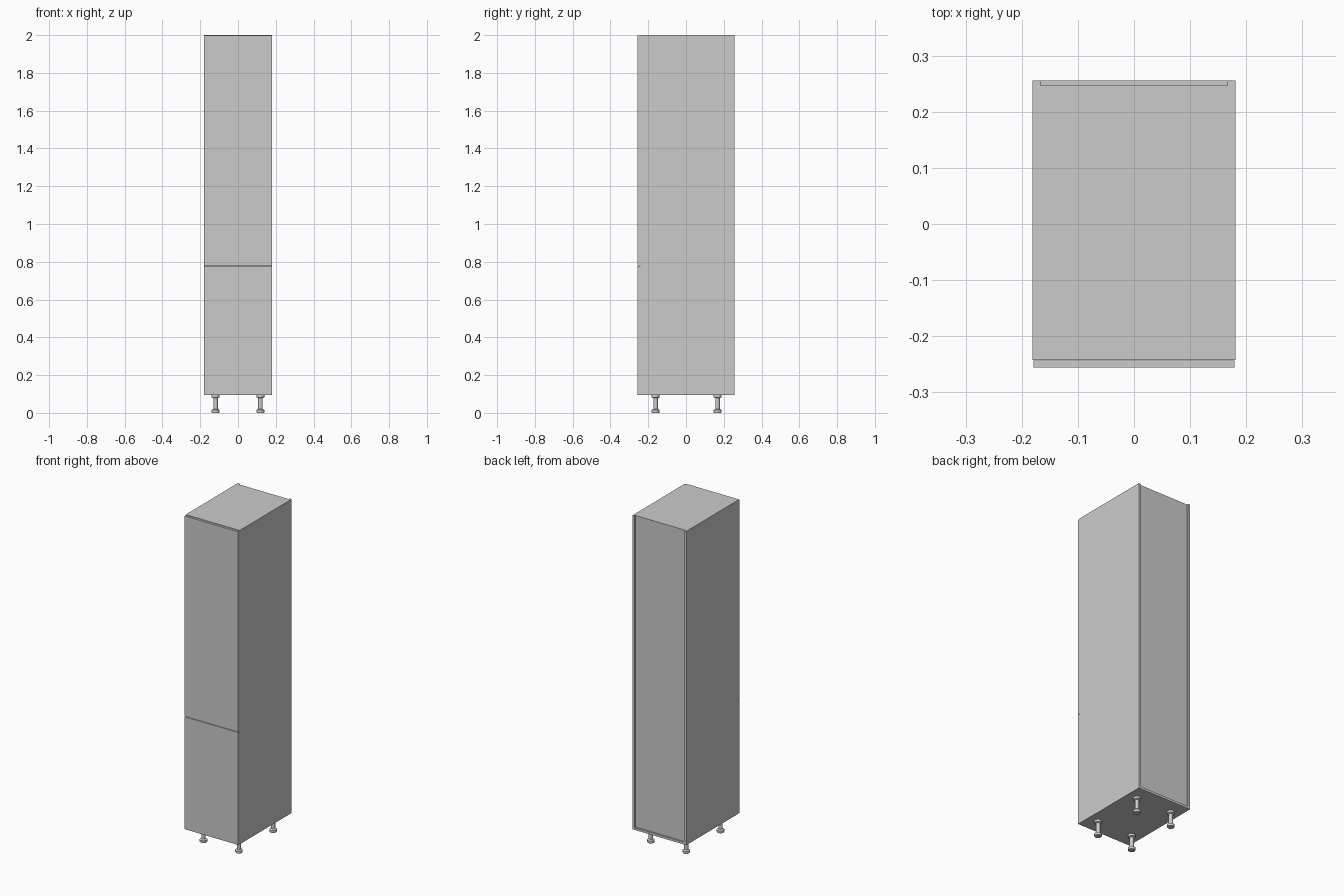
import bpy, bmesh, math
from mathutils import Matrix

if "Cube" in bpy.data.objects:
    bpy.data.objects.remove(bpy.data.objects["Cube"])

HW, HD = 0.181, 0.256        # half width / half depth
Z0, Z1 = 0.095, 2.0          # carcass bottom / top
T = 0.014                    # panel thickness
BACK = 0.247                 # outer face of recessed back panel
FRONT = -0.2425              # front edge of carcass


def finish(name, bm):
    bmesh.ops.recalc_face_normals(bm, faces=bm.faces)
    me = bpy.data.meshes.new(name)
    bm.to_mesh(me)
    bm.free()
    ob = bpy.data.objects.new(name, me)
    bpy.context.collection.objects.link(ob)
    return ob


def box(name, x0, x1, y0, y1, z0, z1):
    bm = bmesh.new()
    bmesh.ops.create_cube(bm, size=1)
    for v in bm.verts:
        v.co.x = x0 if v.co.x < 0 else x1
        v.co.y = y0 if v.co.y < 0 else y1
        v.co.z = z0 if v.co.z < 0 else z1
    return finish(name, bm)


def pin(name, loc, radius, depth, rot=Matrix()):
    bm = bmesh.new()
    bmesh.ops.create_cone(bm, cap_ends=True, segments=12, radius1=radius, radius2=radius,
                          depth=depth, matrix=Matrix.Translation(loc) @ rot)
    return finish(name, bm)


def lathe(name, profile, x, y, segments=24):
    bm = bmesh.new()
    vs = [bm.verts.new((r, 0, z)) for r, z in profile]
    es = [bm.edges.new(p) for p in zip(vs, vs[1:])]
    bmesh.ops.spin(bm, geom=vs + es, cent=(0, 0, 0), axis=(0, 0, 1),
                   angle=math.tau, steps=segments)
    bmesh.ops.remove_doubles(bm, verts=bm.verts, dist=1e-5)
    ob = finish(name, bm)
    ob.location = (x, y, 0)
    bpy.ops.object.select_all(action='DESELECT')
    ob.select_set(True)
    bpy.context.view_layer.objects.active = ob
    bpy.ops.object.shade_smooth_by_angle(angle=math.radians(30))
    return ob


# Carcass panels: sides run past the back panel, the top stops at it
IN = HW - T
box("left_side", -HW, -IN, FRONT, HD, Z0, Z1)
box("right_side", IN, HW, FRONT, HD, Z0, Z1)
box("bottom_panel", -IN, IN, FRONT, HD, Z0, Z0 + T)
box("top_panel", -IN, IN, FRONT, BACK, Z1 - T, Z1)
box("back_panel", -IN, IN, BACK - 0.004, BACK, Z0 + T, Z1 - T)

# Fixed shelf behind the door split
SPLIT = 0.78
box("fixed_shelf", -IN, IN, FRONT + 0.005, BACK - 0.004, SPLIT - T / 2, SPLIT + T / 2)

# Doors, slightly inset from the carcass outline
DW = HW - 0.0015
box("lower_door", -DW, DW, -HD, FRONT - 0.0005, Z0 + 0.001, SPLIT - 0.0015)
box("upper_door", -DW, DW, -HD, FRONT - 0.0005, SPLIT + 0.0015, Z1 - 0.003)

# Small dowel ends in the side panels
for side, s in (("left", -1), ("right", 1)):
    pin(side + "_top_dowel", (s * 0.175, BACK, Z1 - 0.005), 0.0025, 0.0104)
    pin(side + "_lower_dowel", (s * (HW - 0.005), 0.244, 0.105), 0.005, 0.0104,
        Matrix.Rotation(math.pi / 2, 4, 'Y'))

# Adjustable feet
foot = [(0, 0), (0.019, 0), (0.021, 0.003), (0.021, 0.015), (0.012, 0.021),
        (0.012, 0.078), (0.021, 0.082), (0.021, Z0), (0, Z0)]
for side, x in (("left", -0.119), ("right", 0.119)):
    for end, y in (("front", -0.161), ("back", 0.167)):
        lathe(f"{end}_{side}_foot", foot, x, y)
